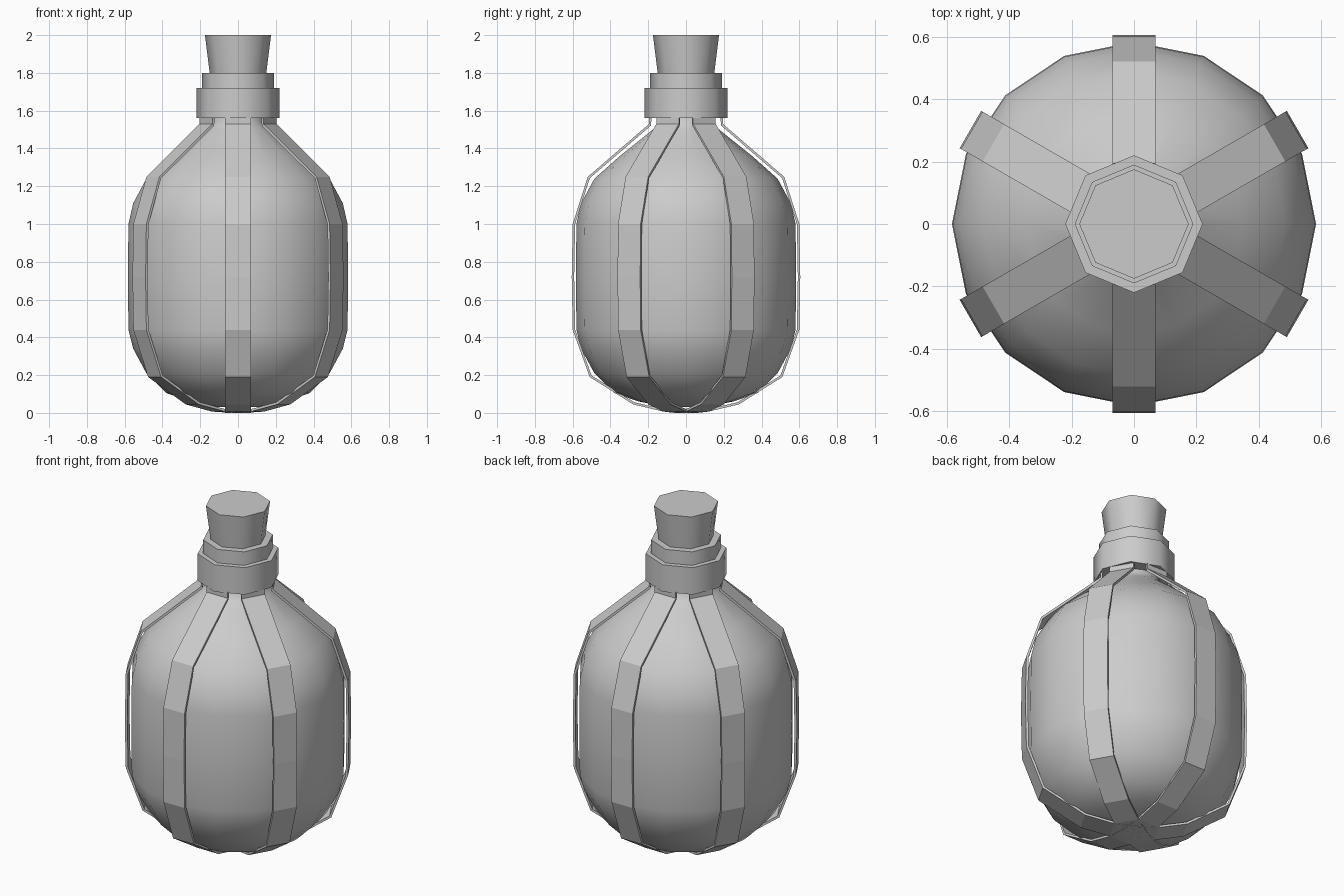
import bpy, math
from mathutils import Vector

if "Cube" in bpy.data.objects:
    bpy.data.objects.remove(bpy.data.objects["Cube"])


def make(name, verts, faces, smooth=None):
    mesh = bpy.data.meshes.new(name)
    mesh.from_pydata(verts, [], faces)
    obj = bpy.data.objects.new(name, mesh)
    bpy.context.collection.objects.link(obj)
    bpy.ops.object.select_all(action='DESELECT')
    obj.select_set(True)
    bpy.context.view_layer.objects.active = obj
    if smooth:
        bpy.ops.object.shade_smooth_by_angle(angle=math.radians(smooth))
    return obj


def lathe(name, profile, sides, smooth, closed=False):
    """Spin (radius, z) points, bottom to top; cap the ends or close the loop."""
    verts = [(r * math.cos(2 * math.pi * i / sides), r * math.sin(2 * math.pi * i / sides), z)
             for r, z in profile for i in range(sides)]
    n = len(profile)
    faces = []
    for k in range(n if closed else n - 1):
        a, b = k * sides, (k + 1) % n * sides
        for i in range(sides):
            j = (i + 1) % sides
            faces.append((a + i, a + j, b + j, b + i))
    if not closed:
        faces.append(tuple(reversed(range(sides))))
        faces.append(tuple(range((n - 1) * sides, n * sides)))
    return make(name, verts, faces, smooth)


# Smooth glass body
lathe("bottle_body", [(0.10, 0.03), (0.25, 0.06), (0.38, 0.105), (0.485, 0.21), (0.555, 0.34), (0.58, 0.44),
                      (0.583, 0.72), (0.58, 1.0), (0.555, 1.11), (0.485, 1.24), (0.35, 1.36),
                      (0.175, 1.50), (0.14, 1.54), (0.14, 1.60)], 16, 60)

# Neck collar, lip and tapered cork
lathe("neck_collar", [(0.22, 1.56), (0.22, 1.72), (0.14, 1.72), (0.14, 1.56)], 8, 50, True)
lathe("neck_lip", [(0.19, 1.70), (0.19, 1.80), (0.13, 1.80), (0.13, 1.70)], 8, 50, True)
lathe("cork", [(0.135, 1.68), (0.175, 2.0)], 8, 50)

# Six thin straps running from the base centre to the collar
outer = [(0, 0), (0.12, 0.007), (0.28, 0.045), (0.51, 0.19), (0.60, 0.44), (0.605, 0.72),
         (0.60, 1.0), (0.52, 1.25), (0.195, 1.53), (0.195, 1.565)]
HALF, THICK = 0.069, 0.013


def strap(name, angle):
    pts = [Vector(p) for p in outer]
    c, s = math.cos(angle), math.sin(angle)
    verts, faces = [], []
    for k, p in enumerate(pts):
        t = (pts[min(k + 1, len(pts) - 1)] - pts[max(k - 1, 0)]).normalized()
        q = p + Vector((-t.y, t.x)) * THICK
        for (r, z), w in ((p, -HALF), (p, HALF), (q, HALF), (q, -HALF)):
            verts.append((r * c - w * s, r * s + w * c, z))
    n = len(pts)
    for k in range(n - 1):
        for i in range(4):
            j = (i + 1) % 4
            faces.append((k * 4 + i, k * 4 + j, k * 4 + 4 + j, k * 4 + 4 + i))
    faces.append((3, 2, 1, 0))
    faces.append(tuple(range(n * 4 - 4, n * 4)))
    make(name, verts, faces)


for i in range(6):
    strap(f"strap_{i + 1}", math.radians(30 + 60 * i))
